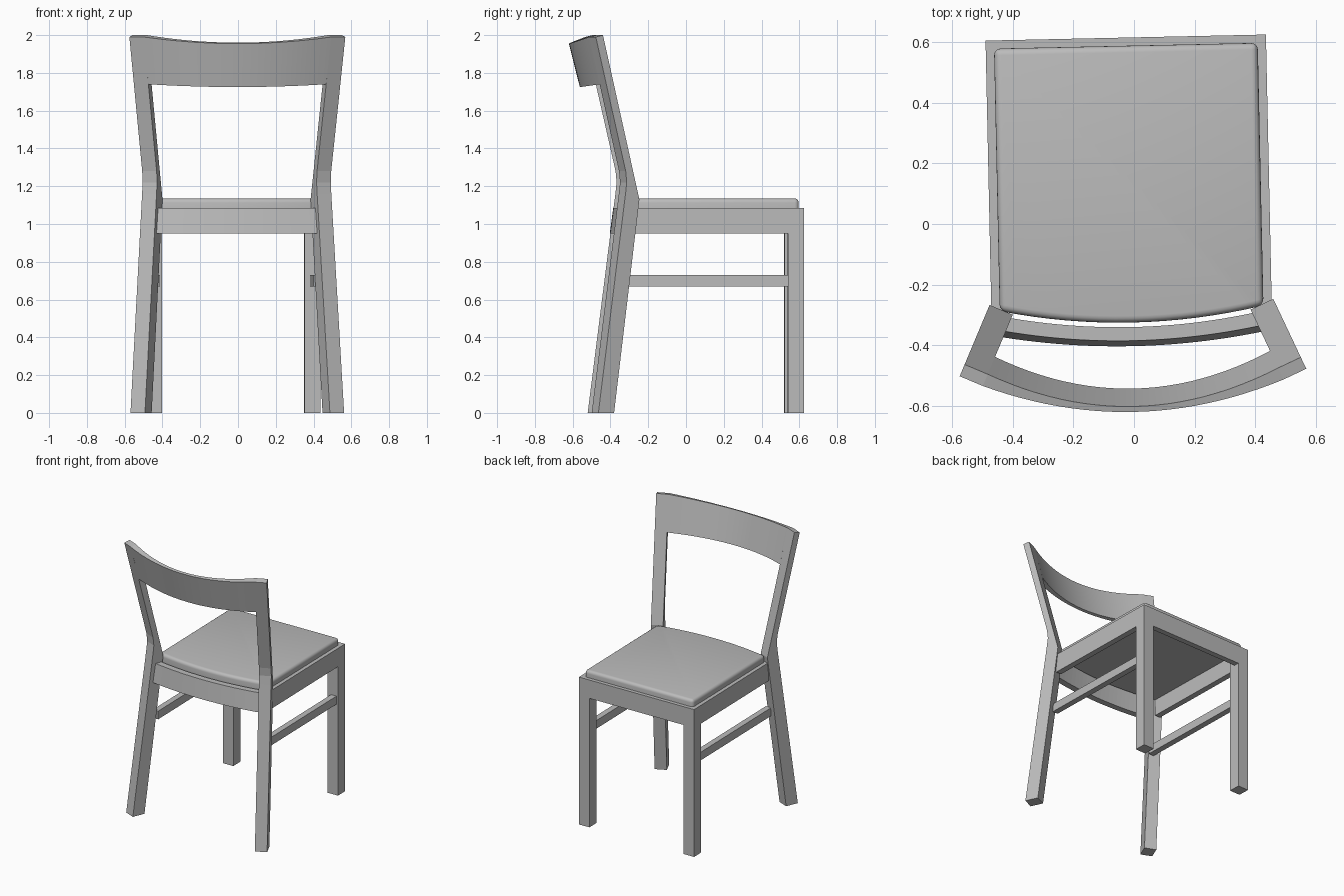
import bpy, bmesh, math
from mathutils import Vector, Matrix

cube = bpy.data.objects.get("Cube")
if cube:
    bpy.data.objects.remove(cube)

grey = bpy.data.materials.new("plain_grey")
grey.use_nodes = True
grey.diffuse_color = (0.5, 0.5, 0.5, 1)
grey.node_tree.nodes["Principled BSDF"].inputs["Base Color"].default_value = (0.5, 0.5, 0.5, 1)

# The whole chair stands turned very slightly about the vertical
PLACE = Matrix.Translation((-0.014, 0, 0)) @ Matrix.Rotation(0.0216, 4, "Z")


def finish(name, bm):
    bmesh.ops.recalc_face_normals(bm, faces=bm.faces)
    mesh = bpy.data.meshes.new(name)
    bm.to_mesh(mesh)
    bm.free()
    mesh.materials.append(grey)
    obj = bpy.data.objects.new(name, mesh)
    obj.matrix_world = PLACE
    bpy.context.collection.objects.link(obj)
    return obj


def loft(name, sections):
    """Skin a row of matching closed sections and cap both ends."""
    bm = bmesh.new()
    rings = [[bm.verts.new(p) for p in s] for s in sections]
    n = len(rings[0])
    for a, b in zip(rings, rings[1:]):
        for i in range(n):
            j = (i + 1) % n
            bm.faces.new((a[i], a[j], b[j], b[i]))
    bm.faces.new(rings[0])
    bm.faces.new(rings[-1])
    return finish(name, bm)


def box(name, x, y, z):
    ends = [[(u, v, w) for u, v in ((x[0], y[0]), (x[1], y[0]), (x[1], y[1]), (x[0], y[1]))]
            for w in z]
    return loft(name, ends)


def curved_rail(name, ends, middles, steps=24):
    """Rail whose four edges bow backward from the legs to the middle."""
    sections = []
    for k in range(steps + 1):
        s = 2 * k / steps - 1
        sections.append([(e[0] * s, m[0] + (e[1] - m[0]) * s * s, m[1] + (e[2] - m[1]) * s * s)
                         for e, m in zip(ends, middles)])
    return loft(name, sections)


def smooth(obj):
    bpy.ops.object.select_all(action="DESELECT")
    obj.select_set(True)
    bpy.context.view_layer.objects.active = obj
    bpy.ops.object.shade_smooth_by_angle(angle=math.radians(35))


# Rear legs: a bent profile in a plane splayed outward
SPLAY = math.radians(24)
OUT = Vector((math.sin(SPLAY), -math.cos(SPLAY), 0))
INWARD = Vector((-math.cos(SPLAY), -math.sin(SPLAY), 0))
CORNER = Vector((0.468, -0.257, 0))
LEG_WIDTH = 0.083
leg_profile = [(0.148, 0), (0, 1.13), (0.213, 2.0), (0.255, 1.99),
               (0.08, 1.28), (0.074, 1.22), (0.081, 1.16), (0.24, 0)]


def leg_point(u, z, t):
    return CORNER + OUT * u + INWARD * t + Vector((0, 0, z))


for side, sx in (("left", 1), ("right", -1)):
    sections = []
    for t in (0, LEG_WIDTH):
        pts = [leg_point(u, z, t) for u, z in leg_profile]
        sections.append([(p.x * sx, p.y, p.z) for p in pts])
    loft("rear_leg_" + side, sections)

    # Front legs, side rails and stretchers
    def mirrored(a, b):
        return tuple(sorted((a * sx, b * sx)))
    box("front_leg_" + side, mirrored(0.378, 0.4625), (0.53, 0.615), (0, 1.085))
    box("side_rail_" + side, mirrored(0.42, 0.4625), (-0.28, 0.53), (0.95, 1.085))
    box("stretcher_" + side, mirrored(0.407, 0.45), (-0.33, 0.53), (0.67, 0.73))

# Front and rear seat rails
box("front_rail", (-0.378, 0.378), (0.575, 0.615), (0.95, 1.085))
curved_rail("rear_rail",
            [(0.415, -0.32, 0.95), (0.41, -0.30, 1.085), (0.42, -0.345, 1.085), (0.425, -0.365, 0.95)],
            [(-0.358, 0.95), (-0.34, 1.085), (-0.385, 1.085), (-0.403, 0.95)])

# Backrest, thinner in the middle and flush with the legs at its ends
rest_ends = [leg_point(u, z, LEG_WIDTH) for u, z in
             ((0.151, 1.748), (0.213, 2.0), (0.255, 1.99), (0.193, 1.74))]
backrest = curved_rail("backrest", rest_ends,
                       [(-0.543, 1.73), (-0.602, 1.96), (-0.62, 1.955), (-0.562, 1.725)])
smooth(backrest)

# Seat pad: bowed rear edge and rounded rim
HALF = 0.435
outline = [(HALF, 0.588), (-HALF, 0.588)]
for k in range(17):
    s = k / 8 - 1
    outline.append((HALF * s, -0.325 + 0.047 * s * s))
bm = bmesh.new()
low = bm.faces.new([bm.verts.new((x, y, 1.07)) for x, y in outline])
top = bmesh.ops.extrude_face_region(bm, geom=[low])
bmesh.ops.translate(bm, vec=(0, 0, 0.065), verts=[v for v in top["geom"] if isinstance(v, bmesh.types.BMVert)])
if not any(len(f.verts) == len(outline) and f.calc_center_median().z < 1.08 for f in bm.faces):
    bottom = [v for v in bm.verts if v.co.z < 1.08]
    bmesh.ops.contextual_create(bm, geom=bottom)
bm.normal_update()
rim = [e for e in bm.edges if max(v.co.z for v in e.verts) > 1.1
       and e.calc_face_angle(0) > math.radians(40)]
bmesh.ops.bevel(bm, geom=rim, offset=0.022, segments=4, profile=0.5, affect="EDGES")
smooth(finish("seat_pad", bm))
